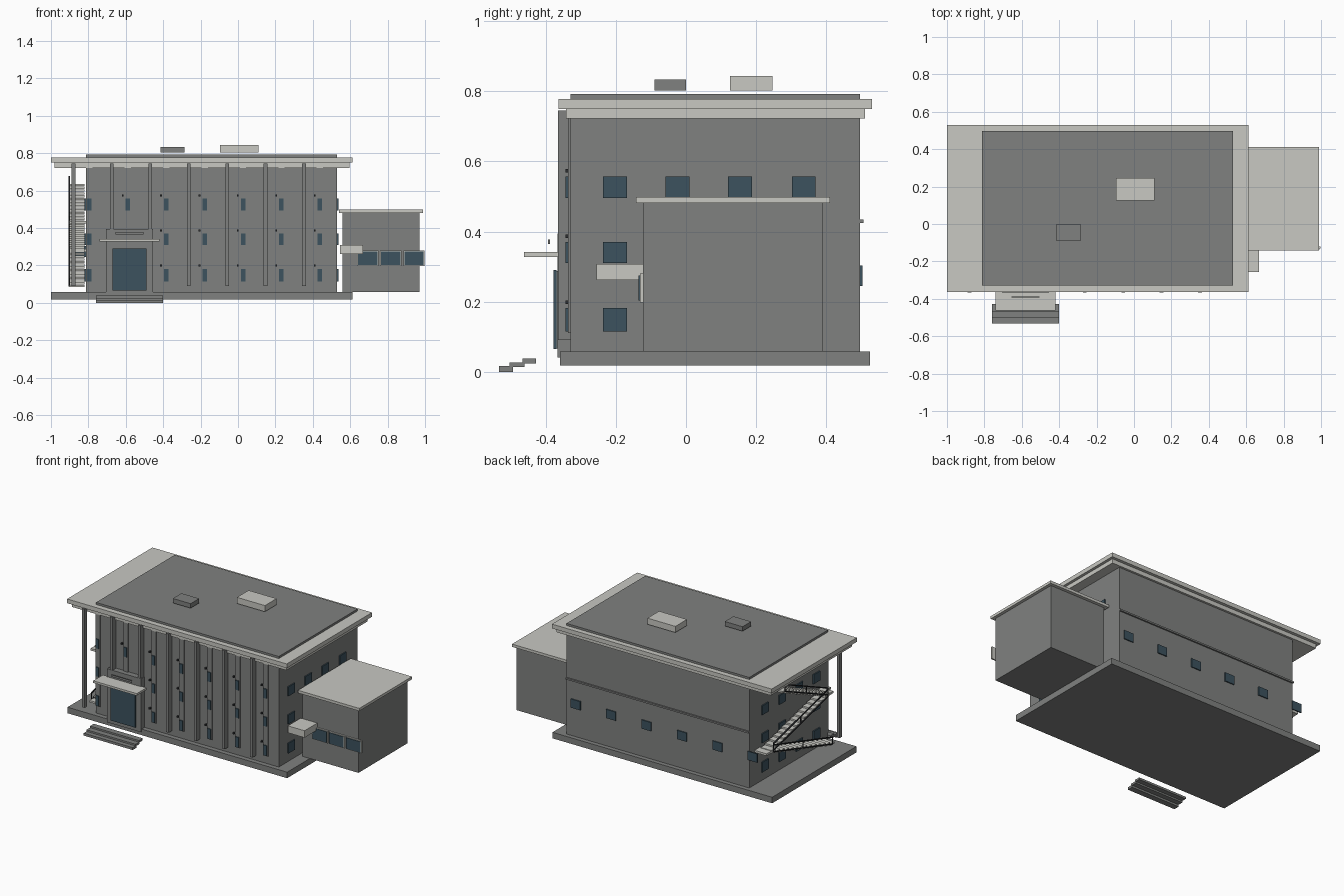
import bpy, bmesh
from mathutils import Matrix, Vector

if "Cube" in bpy.data.objects:
    bpy.data.objects.remove(bpy.data.objects["Cube"])


def material(name, rgb):
    m = bpy.data.materials.new(name)
    m.diffuse_color = (*rgb, 1)
    m.use_nodes = True
    m.node_tree.nodes["Principled BSDF"].inputs["Base Color"].default_value = m.diffuse_color
    return m


GREY = material("wall_grey", (0.215, 0.22, 0.215))
LIGHT = material("light_concrete", (0.58, 0.58, 0.54))
BLUE = material("window_blue", (0.045, 0.085, 0.112))
DARK = material("dark_metal", (0.025, 0.027, 0.03))


def add_box(bm, x0, x1, y0, y1, z0, z1):
    mat = Matrix.Translation(((x0 + x1) / 2, (y0 + y1) / 2, (z0 + z1) / 2))
    bmesh.ops.create_cube(bm, size=1, matrix=mat @ Matrix.Diagonal((x1 - x0, y1 - y0, z1 - z0, 1)))


def add_bar(bm, a, b, t):
    # square bar running between two points
    a, b = Vector(a), Vector(b)
    rot = (b - a).to_track_quat('Z', 'Y').to_matrix().to_4x4()
    mat = Matrix.Translation((a + b) / 2) @ rot @ Matrix.Diagonal((t, t, (b - a).length, 1))
    bmesh.ops.create_cube(bm, size=1, matrix=mat)


def finish(name, bm, mat):
    me = bpy.data.meshes.new(name)
    bm.to_mesh(me)
    bm.free()
    me.materials.append(mat)
    ob = bpy.data.objects.new(name, me)
    bpy.context.collection.objects.link(ob)
    return ob


def boxes(name, mat, *dims):
    bm = bmesh.new()
    for d in dims:
        add_box(bm, *d)
    return finish(name, bm, mat)


# Main block, plinth and roof
boxes("base_slab", GREY, (-1, 0.613, -0.36, 0.525, 0.018, 0.058))
boxes("main_block", GREY, (-0.812, 0.53, -0.329, 0.496, 0.058, 0.792))
boxes("roof_lower_slab", LIGHT, (-0.98, 0.595, -0.342, 0.51, 0.722, 0.75))
boxes("roof_upper_slab", LIGHT, (-1, 0.613, -0.364, 0.53, 0.75, 0.778))
boxes("roof_hatch", GREY, (-0.415, -0.285, -0.09, 0.0, 0.803, 0.833))
boxes("roof_unit", LIGHT, (-0.095, 0.11, 0.125, 0.247, 0.803, 0.844))

# Front pilasters, the first stands free beside the block
boxes("pilasters", GREY, *[(x - 0.01, x + 0.01, -0.365, -0.33 if i else -0.34, 0.09, 0.745)
                           for i, x in enumerate(-0.88 + 0.2055 * k for k in range(7))])

# Front window strips, windows and small lamps
cols = [-0.795 + 0.2055 * k for k in range(7)]
rows = [(0.115, 0.182), (0.31, 0.37), (0.495, 0.557)]
boxes("window_strips", GREY, *[(x - 0.017, x + 0.017, -0.337, -0.328, 0.11, 0.722) for x in cols])
boxes("front_windows", BLUE, *[(x - 0.012, x + 0.012, -0.343, -0.336, a, b)
                               for x in cols for a, b in rows])
boxes("wall_lamps", DARK, *[(x - 0.032, x - 0.023, -0.343, -0.329, b + 0.012, b + 0.022)
                            for x in cols[1:] for a, b in rows])

# Side windows
side = [-0.203, -0.024, 0.154, 0.336]
boxes("right_windows", BLUE, *[(0.529, 0.538, y - 0.034, y + 0.034, a, b)
                               for y in side for a, b in rows if y < -0.1 or a > 0.45])
boxes("left_windows", BLUE, *[(-0.82, -0.811, y - 0.034, y + 0.034, a, b)
                              for y in side for a, b in rows])

# Back windows and ledge
boxes("back_windows", BLUE, *[(0.46 - 0.26 * k - 0.035, 0.46 - 0.26 * k + 0.035, 0.495, 0.503, 0.245, 0.303)
                              for k in range(6)])
boxes("back_ledge", GREY, (-0.812, 0.53, 0.495, 0.506, 0.424, 0.435))

# Entrance
boxes("portal", GREY, (-0.705, -0.455, -0.367, -0.328, 0.04, 0.395))
boxes("door", BLUE, (-0.67, -0.49, -0.378, -0.37, 0.065, 0.29))
boxes("door_backing", GREY, (-0.668, -0.492, -0.371, -0.366, 0.067, 0.288))
boxes("entrance_canopy", LIGHT, (-0.74, -0.42, -0.462, -0.36, 0.328, 0.342))
boxes("canopy_bar", GREY, (-0.655, -0.505, -0.393, -0.388, 0.365, 0.378))
boxes("entrance_steps", GREY,
      (-0.76, -0.4, -0.533, -0.494, 0.0, 0.016),
      (-0.76, -0.4, -0.503, -0.46, 0.013, 0.027),
      (-0.76, -0.4, -0.467, -0.428, 0.024, 0.038))

# Annex with roof, canopy and framed windows
boxes("annex", GREY, (0.56, 0.97, -0.122, 0.39, 0.058, 0.483))
boxes("annex_roof", LIGHT, (0.54, 0.99, -0.142, 0.411, 0.481, 0.499))
boxes("annex_canopy", LIGHT, (0.545, 0.668, -0.256, -0.122, 0.262, 0.308))
spans = [(0.636, 0.75), (0.759, 0.873), (0.884, 0.998)]
boxes("annex_window_frames", LIGHT, *[(a, b, -0.131, -0.121, 0.198, 0.28) for a, b in spans])
boxes("annex_windows", BLUE, *[(a + 0.005, b - 0.005, -0.135, -0.128, 0.203, 0.275) for a, b in spans])

# Fire escape on the left wall: three zigzag flights, landings and rails
flights = [((-0.25, 0.09), (0.37, 0.275)), ((0.37, 0.285), (-0.2, 0.425)), ((-0.2, 0.435), (0.25, 0.63))]
treads, rails = bmesh.new(), bmesh.new()
N = 13
for (ya, za), (yb, zb) in flights:
    for i in range(N + 1):
        y, z = ya + (yb - ya) * i / N, za + (zb - za) * i / N
        add_box(treads, -0.9, -0.822, y - 0.022, y + 0.022, z - 0.006, z + 0.006)
    for h in (0.0, 0.045):
        add_bar(rails, (-0.902, ya, za + h), (-0.902, yb, zb + h), 0.007)
    for t in (0, 0.5, 1):
        y, z = ya + (yb - ya) * t, za + (zb - za) * t
        add_bar(rails, (-0.902, y, z), (-0.902, y, z + 0.045), 0.005)
for y0, y1, z in ((0.37, 0.44, 0.28), (-0.26, -0.2, 0.43)):
    add_box(treads, -0.9, -0.812, y0, y1, z - 0.007, z + 0.007)
finish("escape_treads", treads, LIGHT)
finish("escape_rails", rails, DARK)
